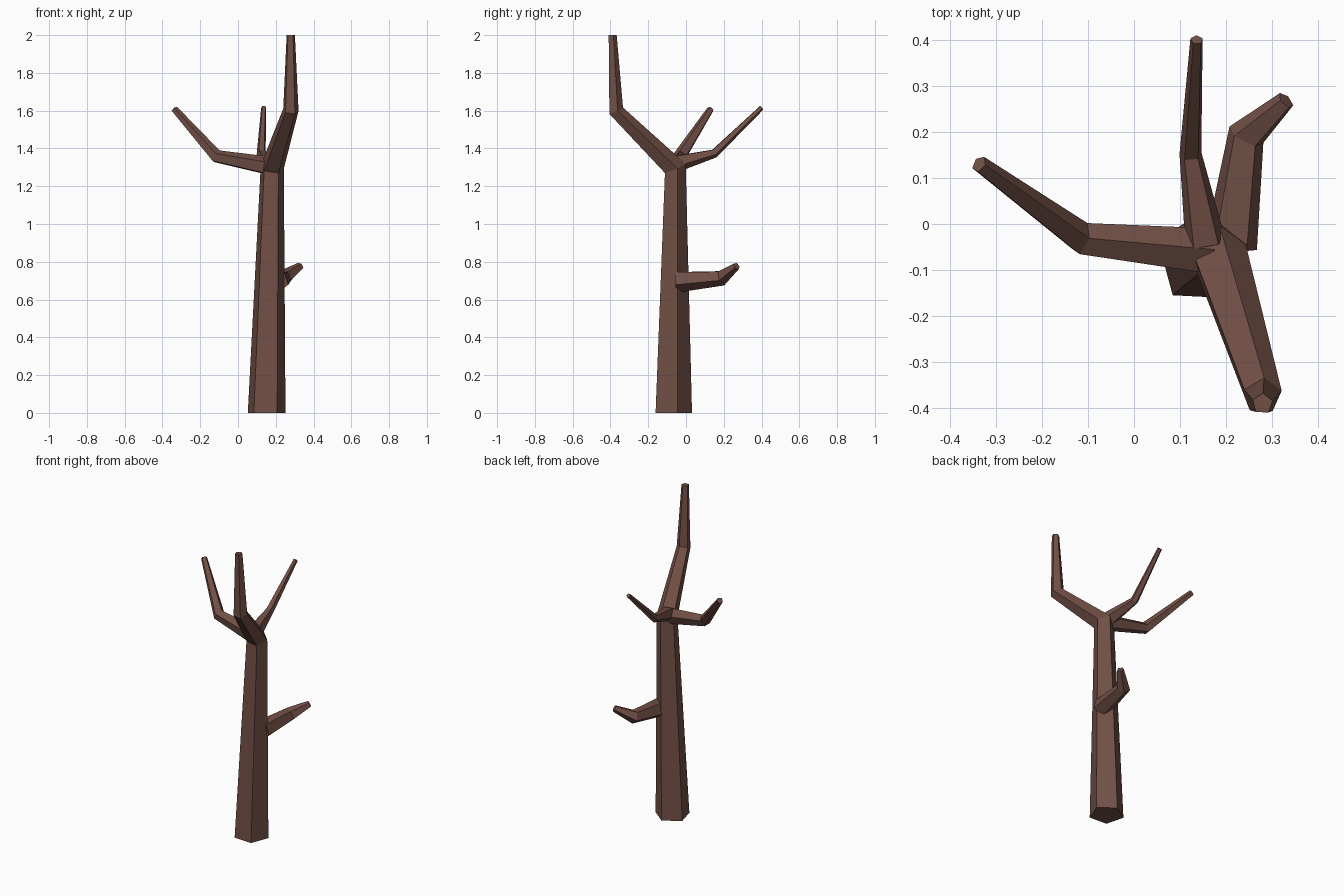
import bpy, bmesh, math
from mathutils import Vector

if "Cube" in bpy.data.objects:
    bpy.data.objects.remove(bpy.data.objects["Cube"])

SIDES = 5

bark = bpy.data.materials.new("dark_brown_bark")
bark.diffuse_color = (0.165, 0.079, 0.060, 1.0)
bark.use_nodes = True
bark.node_tree.nodes["Principled BSDF"].inputs["Base Color"].default_value = bark.diffuse_color


def limb(name, path, radii, phase, start_dir=None, end_dir=None, u=None):
    """Tapered five-sided tube along a path, with mitred kinks and capped ends."""
    pts = [Vector(p) for p in path]
    segs = [(b - a).normalized() for a, b in zip(pts, pts[1:])]
    tangents = [Vector(start_dir) if start_dir else segs[0]]
    tangents += [(a + b).normalized() for a, b in zip(segs, segs[1:])]
    tangents.append(Vector(end_dir) if end_dir else segs[-1])
    # starting side direction, horizontal unless given
    u = Vector(u) if u else tangents[0].cross(Vector((0, 0, 1))).normalized()
    bm = bmesh.new()
    rings = []
    prev = tangents[0]
    for p, r, t in zip(pts, radii, tangents):
        u = prev.rotation_difference(t) @ u
        v = t.cross(u)
        if rings == []:
            sign = 1
        ring = []
        for i in range(SIDES):
            a = math.radians(phase) + i * math.tau / SIDES
            ring.append(bm.verts.new(p + r * (math.cos(a) * u + math.sin(a) * v)))
        rings.append(ring)
        prev = t
    for lo, hi in zip(rings, rings[1:]):
        for i in range(SIDES):
            j = (i + 1) % SIDES
            bm.faces.new((lo[i], lo[j], hi[j], hi[i]))
    bm.faces.new(rings[0][::-1])
    bm.faces.new(rings[-1])
    bmesh.ops.recalc_face_normals(bm, faces=bm.faces[:])
    me = bpy.data.meshes.new(name)
    bm.to_mesh(me)
    bm.free()
    me.materials.append(bark)
    ob = bpy.data.objects.new(name, me)
    bpy.context.collection.objects.link(ob)
    return ob


# trunk, bending forward into the tallest branch
limb("trunk",
     [(0.15, -0.073, 0), (0.18, -0.062, 1.295), (0.279, -0.373, 1.6), (0.279, -0.39, 2.0)],
     [0.105, 0.065, 0.043, 0.023], 15,
     start_dir=(0, 0, 1), end_dir=(0, 0, 1), u=(1, 0, 0))

# upper branch to the left
limb("left_branch",
     [(0.165, -0.06, 1.305), (-0.115, -0.032, 1.357), (-0.336, 0.13, 1.607)],
     [0.052, 0.037, 0.019], 60)

# upper branch to the back
limb("back_branch",
     [(0.155, -0.04, 1.325), (0.123, 0.15, 1.375), (0.136, 0.4, 1.616)],
     [0.046, 0.025, 0.014], 90)

# short low branch to the back right
limb("low_branch",
     [(0.21, -0.05, 0.697), (0.243, 0.19, 0.716), (0.33, 0.268, 0.777)],
     [0.06, 0.043, 0.021], 90)
